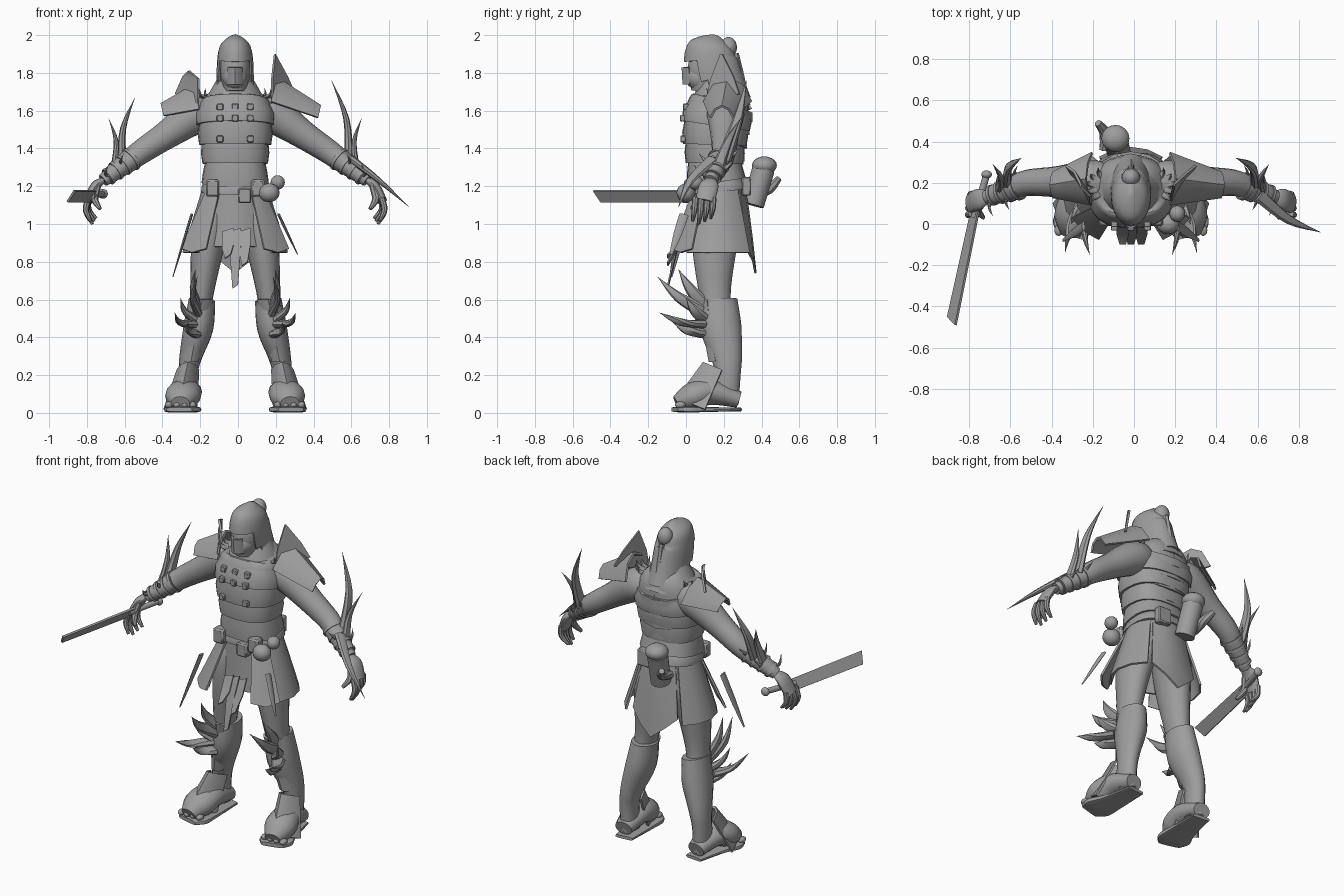
import bpy, bmesh, math
from mathutils import Vector, Matrix

if "Cube" in bpy.data.objects:
    bpy.data.objects.remove(bpy.data.objects["Cube"])

grey = bpy.data.materials.new("mid grey")
grey.use_nodes = True
grey.diffuse_color = (.34, .34, .34, 1)
grey.node_tree.nodes["Principled BSDF"].inputs["Base Color"].default_value = grey.diffuse_color

MIDDLE = -.015       # the body's own middle plane
ACROSS, DEEP = Vector((1, 0, 0)), Vector((0, 1, 0))
parts = []


def finish(bm, name, side=1):
    """Mirror to a side, move to the middle plane and make the object."""
    for v in bm.verts:
        v.co.x = v.co.x * side + MIDDLE
    bmesh.ops.recalc_face_normals(bm, faces=bm.faces[:])
    mesh = bpy.data.meshes.new(name)
    bm.to_mesh(mesh)
    bm.free()
    mesh.materials.append(grey)
    obj = bpy.data.objects.new(name, mesh)
    bpy.context.scene.collection.objects.link(obj)
    parts.append(obj)


def thicken(bm, thick):
    bmesh.ops.recalc_face_normals(bm, faces=bm.faces[:])
    bmesh.ops.solidify(bm, geom=bm.faces[:], thickness=thick)


def smooth_path(rows, steps):
    """Catmull-Rom curve through rows of numbers."""
    rows = [Vector(r) for r in rows]
    last = len(rows) - 1
    out = []
    for i in range(last):
        before, start, end, after = (rows[max(0, min(last, i + k))] for k in (-1, 0, 1, 2))
        leave, arrive = (end - before) / 2, (after - start) / 2
        for k in range(steps):
            t = k / steps
            ease = t * t * (3 - 2 * t)
            out.append(start.lerp(end, ease) + leave * t * (1 - t) ** 2 - arrive * t * t * (1 - t))
    return out + [rows[-1]]


def loft(name, rows, side=1, ref=ACROSS, ratio=1.0, sides=16, steps=4, power=2.0, cut=None):
    """Skin of oval rings; each row is x, y, z, half width; depth is width times ratio."""
    rows = smooth_path(rows, steps)
    bm = bmesh.new()
    rings = []
    for i, row in enumerate(rows):
        along = (rows[min(i + 1, len(rows) - 1)].xyz - rows[max(i - 1, 0)].xyz).normalized()
        u = (ref - along * ref.dot(along)).normalized()
        w = along.cross(u) * ratio
        ring = []
        for k in range(sides):
            angle = math.tau * k / sides
            c, s = (math.copysign(abs(f(angle)) ** (2 / power), f(angle)) for f in (math.cos, math.sin))
            ring.append(bm.verts.new(row.xyz + (u * c + w * s) * max(row.w, .001)))
        rings.append(ring)
    for low, high in zip(rings, rings[1:]):
        for k in range(sides):
            bm.faces.new((low[k], low[k - 1], high[k - 1], high[k]))
    bm.faces.new(rings[-1])
    if cut:
        gone = [f for f in bm.faces if cut(f.calc_center_median())]
        bmesh.ops.delete(bm, geom=gone, context="FACES")
        thicken(bm, .008)
    else:
        bm.faces.new(rings[0])
    finish(bm, name, side)


def bent(name, base, tip, radius, side=1, end=0.0, curl=.15, ratio=.6):
    """Tapered curved horn, finger or cloth end, bulging outward and down."""
    base, tip = Vector(base), Vector(tip)
    run = tip - base
    bulge = Vector((1, 0, -1))
    bulge -= run * (bulge.dot(run) / run.length_squared)
    middle = (base + tip) / 2 + bulge * run.length * curl
    loft(name, [(*base, radius), (*middle, radius * (1 + end) / 1.5), (*tip, radius * end)],
         side, DEEP, ratio, sides=8)


def sheet(name, rows, side=1, thick=.012):
    """Thin plate from a grid of points."""
    bm = bmesh.new()
    grid = [[bm.verts.new(p) for p in row] for row in rows]
    for a, b in zip(grid, grid[1:]):
        for k in range(len(a) - 1):
            bm.faces.new((a[k], a[k + 1], b[k + 1], b[k]))
    thicken(bm, thick)
    finish(bm, name, side)


def roof(name, start, end, half, fall, side=1, taper=1.0):
    """Ridged plate: a ridge line with a wing sloping off on each side."""
    start, end, half, fall = (Vector(v) for v in (start, end, half, fall))
    rows = []
    for t in (0, .5, 1):
        p, k = start.lerp(end, t), 1 + (taper - 1) * t
        rows.append([p + (fall - half) * k, p + (fall * .3 - half * .6) * k, p,
                     p + (fall * .3 + half * .6) * k, p + (fall + half) * k])
    sheet(name, rows, side)


def hanging(name, first, last, low, flare, point=0.0, side=1):
    """Cloth or plate hung round the hips between two bearings in degrees."""
    rows = []
    for i in range(4):
        t, row = i / 3, []
        for k in range(5):
            angle = math.radians(first + (last - first) * k / 4)
            r = .17 + flare * t
            z = 1.2 + (low - 1.2) * t - point * t * t * (1 - abs(k / 2 - 1))
            row.append((r * math.cos(angle), .17 + r * .85 * math.sin(angle), z))
        rows.append(row)
    sheet(name, rows, side)


def box(name, loc, size, side=1):
    bm = bmesh.new()
    bmesh.ops.create_cube(bm, size=1, matrix=Matrix.LocRotScale(Vector(loc), None, Vector(size)))
    bmesh.ops.bevel(bm, geom=bm.edges[:], offset=min(size) * .15, affect="EDGES")
    finish(bm, name, side)


def ball(name, loc, size, side=1):
    bm = bmesh.new()
    bmesh.ops.create_uvsphere(bm, u_segments=16, v_segments=10, radius=1,
                              matrix=Matrix.LocRotScale(Vector(loc), None, Vector(size)))
    finish(bm, name, side)


# Torso, with armour bands that follow it
BODY = [(0, .18, 1.04, .16), (0, .165, 1.2, .16), (0, .15, 1.3, .15), (0, .155, 1.5, .185),
        (0, .17, 1.6, .195), (0, .19, 1.67, .16), (0, .18, 1.74, .09)]
loft("torso", BODY, ratio=.87, sides=24, power=2.4)


def body_at(z, grow):
    for a, b in zip(BODY, BODY[1:]):
        if a[2] <= z <= b[2]:
            row = Vector(a).lerp(Vector(b), (z - a[2]) / (b[2] - a[2]))
            row.w += grow
            return row


def band(name, low, high):
    loft(name, [body_at(low, .02), body_at((low + high) / 2, .018), body_at(high, .004)],
         ratio=.88, sides=24, steps=1, power=2.5)


band("belt", 1.17, 1.23)
for i, name in enumerate(("belly_plate", "waist_plate", "rib_plate", "chest_plate")):
    band(name, 1.22 + i * .1, 1.33 + i * .1)
for z, places in ((1.62, (-1, 0, 1)), (1.56, (-1, 0, 1)), (1.45, (-1, 1))):
    front = body_at(z, .02)
    for p in places:
        box("chest_buckle", (p * .08, front.y - front.w * .86, z), (.035, .03, .035))
for i in range(4):
    z = 1.36 + i * .07
    back = body_at(z, .02)
    y = back.y + back.w * .88
    roof("back_wrap", (0, y, z + .02), (0, y, z - .03), (.14, 0, 0), (0, -.05, .02))
loft("neck_scarf", [(0, .18, 1.62, .17), (0, .175, 1.68, .145), (0, .17, 1.76, .1)], ratio=.95)

# Head, mask and hood
loft("face", [(0, .11, 1.7, .06), (0, .12, 1.82, .083), (0, .13, 1.93, .06)], ratio=1.35)
ball("mask", (0, .075, 1.775), (.068, .078, .07))
roof("mask_ridge", (0, -.01, 1.83), (0, -.005, 1.74), (.03, 0, 0), (0, .03, 0))
loft("hood", [(0, .18, 1.64, .11), (0, .16, 1.74, .1), (0, .13, 1.87, .095), (0, .145, 1.95, .075), (0, .16, 2, .01)],
     ratio=1.5, sides=24, cut=lambda c: c.z < 1.65 or (c.z < 1.85 and c.y < .04 + (1.86 - c.z) * .6))
ball("hood_knot", (0, .225, 1.935), (.045, .045, .055))
bent("hood_tail", (0, .25, 1.9), (0, .32, 1.6), .03, end=.5, curl=0)

SHOULDER, ELBOW, WRIST = Vector((.2, .21, 1.58)), Vector((.5, .2, 1.38)), Vector((.7, .13, 1.23))
for s in (1, -1):
    left = s > 0

    # Arm with wrapped bracer and blades
    loft("arm", [(.12, .2, 1.58, .09), (*SHOULDER, .1), (*SHOULDER.lerp(ELBOW, .55), .075), (*ELBOW, .064),
                 (*ELBOW.lerp(WRIST, .4), .056), (*WRIST, .034)], s, DEEP)
    loft("bracer", [(*ELBOW.lerp(WRIST, .2), .066), (*ELBOW.lerp(WRIST, .9), .046)], s, DEEP, .9)
    for i in range(4):
        spot, r = ELBOW.lerp(WRIST, .25 + i * .2), .07 - i * .006
        loft("bracer_strap", [(*ELBOW.lerp(WRIST, .22 + k + i * .2), r) for k in (0, .06)], s, DEEP, .92, steps=1)
        bent("bracer_barb", spot, spot + Vector((0, .1 * (-1) ** i, .06)), .018, s)
    bent("tall_arm_blade", (.6, .2, 1.34), (.51, .32, 1.76) if left else (.53, .32, 1.67), .04, s, curl=.1)
    bent("short_arm_blade", (.64, .17, 1.3), (.67, .29, 1.56), .032, s, curl=-.08)
    if left:
        bent("long_arm_blade", (.62, .14, 1.34), (.92, -.04, 1.09), .035, curl=-.12)

    # Hand
    loft("palm", [(*WRIST, .034), (.74, .12, 1.2, .052), (.78, .1, 1.12, .05)], s, DEEP, .5)
    for i in range(4):
        y = .05 + i * .032
        bent("finger", (.775, y, 1.14), (.765 - i * .01, y - .015, 1 + .015 * abs(i - 1)), .016, s, .5, ratio=1)
    bent("thumb", (.73, .09, 1.2), (.715, .03, 1.08), .02, s, .5, ratio=1)

    # Shoulder guard
    outer, peak = ((.455, .19, 1.63), (.215, .19, 1.9)) if left else ((.395, .19, 1.64), (.25, .19, 1.81))
    roof("shoulder_guard", (.22, .22, 1.78 if left else 1.74), outer, (0, .13, 0), (-.03, 0, -.13), s, .5)
    sheet("shoulder_blade", [[(.2, .1, 1.64), (.32, .28, 1.69)], [(.2, .13, 1.77), (.28, .25, 1.78)],
                             [Vector(peak) - DEEP * .01, peak]], s)
    for i in range(5):
        out = Vector((math.cos(i * .5 - .8), math.sin(i * .5 - .8), 1))
        base = Vector((.12, .18, 1.62)) + out * .05
        bent("collar_barb", base, base + out * .05, .018, s)

    # Leg, tall boot and shin spikes
    loft("leg", [(.09, .18, 1.1, .09), (.125, .165, 1, .098), (.15, .15, .85, .085), (.18, .155, .6, .06),
                 (.2, .19, .4, .06)], s, ratio=1.35)
    loft("boot", [(.175, .175, .6, .07), (.195, .185, .45, .079), (.235, .215, .3, .06), (.25, .22, .2, .05),
                  (.25, .21, .05, .05)], s, ratio=1.38)
    roof("shin_guard", (.175, .06, .6), (.235, .12, .27), (.06, 0, 0), (0, .05, 0), s, .7)
    for x, base, reach, tip in ((.2, .54, .15, .72), (.21, .58, .04, .76), (.32, .47, .14, .53),
                                (.25, .42, .07, .48), (.29, .5, 0, .61)):
        bent("shin_spike", (.15 + x / 4, .09, base), (x, -reach, tip), .04, s, curl=.08)

    # Sandalled foot
    loft("foot", [(.25, .28, .07, .055), (.26, .13, .11, .085), (.28, .03, .085, .092), (.29, -.05, .05, .05)], s, ratio=.8)
    roof("instep_guard", (.25, .09, .27), (.29, -.05, .08), (.06, 0, 0), (0, .1, -.04), s, 1.5)
    loft("sole", [(.24, .29, .018, .055), (.26, .1, .018, .08), (.28, 0, .018, .1), (.295, -.06, .018, .07)],
         s, ratio=.17, power=4)
    for i in range(4):
        ball("toe", (.225 + i * .042, -.03, .042), (.02, .028, .018), s)

    # Side skirt, hip guard and pouch
    hanging("side_skirt", -45, 45, .85, .11, side=s)
    hanging("hip_guard", -62, -30, .87, .16, .02, s)
    bent("hip_strap", (.23, -.01, 1.05), (.33, -.08, .84 if left else .72), .025, s, .3, 0, .3)
    box("belt_pouch", (.12, .02, 1.19), (.07, .06, .09), s)

# Front apron, tassels and back flap
hanging("front_apron", -130, -50, .88, .02)
for x, low in ((-.04, .82), (0, .66), (.05, .78)):
    sheet("apron_tassel", [[(x - .03, -.01, .96), (x + .03, -.01, .98)], [(x - .03, -.05, .87), (x + .03, -.05, .89)],
                           [(x - .015, -.1, low), (x + .015, -.1, low + .02)]], thick=.008)
hanging("back_flap", 50, 130, .87, .07, .13)

# Belt gear
ball("large_gourd", (.18, 0, 1.165), (.055, .05, .05))
ball("small_gourd", (.225, .05, 1.22), (.038, .04, .038))
box("buckle_pouch", (.05, .005, 1.15), (.07, .05, .08))
box("back_pouch", (.07, .32, 1.2), (.09, .05, .1))
loft("back_canister", [(-.06, .355, 1.1, .058), (-.075, .41, 1.29, .06)], steps=1)
ball("canister_lid", (-.075, .415, 1.31), (.068, .066, .048))
bent("back_scroll", (-.13, .36, 1.16), (-.16, .49, 1.24), .025, end=.7, ratio=1)

# Sword in the right hand
ball("sword_pommel", (-.7, .24, 1.16), (.026, .02, .026))
loft("sword_grip", [(-.7, .24, 1.16, .017), (-.76, .03, 1.15, .017)], steps=1)
sheet("sword_blade", [[(-.74, .08, 1.18), (-.775, .08, 1.12)], [(-.855, -.49, 1.18), (-.893, -.45, 1.12)]])

# Smooth shading with crisp edges
bpy.ops.object.select_all(action="DESELECT")
for obj in parts:
    obj.select_set(True)
bpy.context.view_layer.objects.active = parts[0]
bpy.ops.object.shade_smooth_by_angle(angle=math.radians(40))
